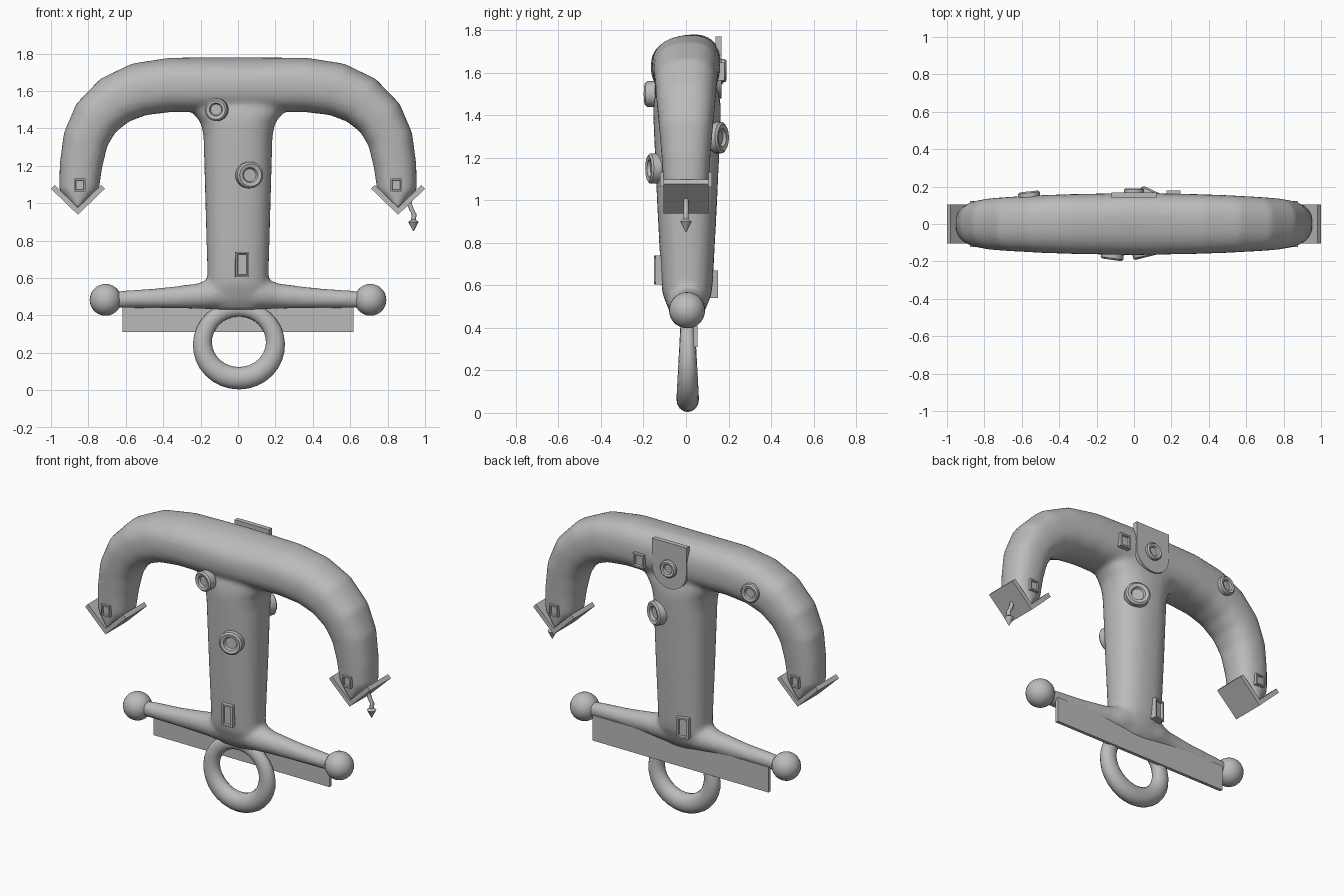
import bpy, bmesh
from math import sin, cos, pi, radians, copysign
from mathutils import Vector, Matrix

if "Cube" in bpy.data.objects:
    bpy.data.objects.remove(bpy.data.objects["Cube"])

GREY = (0.5, 0.5, 0.5, 1)
grey = bpy.data.materials.new("plain grey")
grey.use_nodes = True
grey.diffuse_color = GREY
grey.node_tree.nodes["Principled BSDF"].inputs["Base Color"].default_value = GREY


def finish(name, bm, angle=40):
    bmesh.ops.recalc_face_normals(bm, faces=bm.faces)
    mesh = bpy.data.meshes.new(name)
    bm.to_mesh(mesh)
    bm.free()
    mesh.materials.append(grey)
    ob = bpy.data.objects.new(name, mesh)
    bpy.context.collection.objects.link(ob)
    bpy.ops.object.select_all(action="DESELECT")
    ob.select_set(True)
    bpy.context.view_layer.objects.active = ob
    bpy.ops.object.shade_smooth_by_angle(angle=radians(angle))
    return ob


def loft(bm, sections, power=2.0, closed=False, n=24):
    """Skin rounded sections given as (centre, u vector, v vector, shear)."""
    loops = []
    for c, u, v, shear in sections:
        loop = []
        for i in range(n):
            a = 2 * pi * i / n
            p = copysign(abs(cos(a)) ** (2 / power), cos(a))
            q = copysign(abs(sin(a)) ** (2 / power), sin(a))
            loop.append(bm.verts.new(c + u * (p + shear * q * max(p, 0)) + v * q))
        loops.append(loop)
    pairs = list(zip(loops, loops[1:])) + ([(loops[-1], loops[0])] if closed else [])
    for a, b in pairs:
        for i in range(n):
            j = (i + 1) % n
            bm.faces.new((a[i], a[j], b[j], b[i]))
    if not closed:
        bm.faces.new(loops[0])
        bm.faces.new(loops[-1])


def box(bm, x, y, z):
    """Box from three (low, high) ranges."""
    m = Matrix.Translation([sum(r) / 2 for r in (x, y, z)])
    m = m @ Matrix.Diagonal([r[1] - r[0] for r in (x, y, z)] + [1])
    return bmesh.ops.create_cube(bm, size=1, matrix=m)["verts"]


# Body: curved arms, shank and cross stock fused with soft joints
body = bmesh.new()
half = [(0, 1.632, .146, .167), (.36, 1.632, .145, .16), (.53, 1.608, .143, .153),
        (.66, 1.55, .138, .146), (.76, 1.455, .13, .138), (.815, 1.34, .122, .127),
        (.84, 1.2, .114, .115), (.85, 1.07, .107, .107), (.855, .97, .015, .1)]
path = [(-x, z, w, d) for x, z, w, d in half[:0:-1]] + half
arms = []
for i, (x, z, w, d) in enumerate(path):
    a, b = path[max(i - 1, 0)], path[min(i + 1, len(path) - 1)]
    t = Vector((b[0] - a[0], 0, b[1] - a[1])).normalized()
    if abs(x) > .845:
        t = Vector((0, 0, copysign(1, -x)))
    normal = Vector((-t.z, 0, t.x))
    arms.append((Vector((x, 0, z)), normal * w, Vector((0, d, 0)), .15 * max(0, 1 - abs(x))))
loft(body, arms, 2.4)
shank = [(.43, .13, .05), (.48, .165, .085), (.56, .166, .116), (.62, .164, .122),
         (1, .175, .142), (1.36, .185, .158), (1.43, .2, .16), (1.48, .24, .155), (1.58, .32, .13)]
loft(body, [(Vector((0, .005, z)), Vector((w, 0, 0)), Vector((0, d, 0)), 0) for z, w, d in shank], 2.4)
stock = [(.67, .045, .045), (.4, .056, .054), (.22, .068, .068), (.13, .085, .09)]
stock = [(-x, h, d) for x, h, d in stock] + stock[::-1]
loft(body, [(Vector((x, .005, .445 + h * .85)), Vector((0, 0, h)), Vector((0, d, 0)), 0)
            for x, h, d in stock])
ob = finish("anchor_body", body)
rem = ob.modifiers.new("fuse", "REMESH")
rem.mode, rem.voxel_size, rem.use_smooth_shade = "VOXEL", .014, True
sm = ob.modifiers.new("soften", "SMOOTH")
sm.factor, sm.iterations = .5, 10

# Ball ends on the stock
for side, label in ((1, "left"), (-1, "right")):
    bm = bmesh.new()
    bmesh.ops.create_uvsphere(bm, u_segments=24, v_segments=14, radius=.085,
                              matrix=Matrix.Translation((side * .708, .005, .483)))
    finish(label + "_stock_ball", bm)

# Hanging ring, thicker at the bottom
bm = bmesh.new()
ring = []
for i in range(32):
    a = 2 * pi * i / 32
    low = (1 - cos(a)) / 2
    out = Vector((sin(a), 0, cos(a)))
    ring.append((Vector((.005 + .195 * sin(a), .008, .25 + .186 * cos(a))),
                 out * (.042 + .018 * low), Vector((0, .033 + .02 * low, 0)), 0))
loft(bm, ring, closed=True, n=16)
finish("hanging_ring", bm)

# Thin strip hanging behind the stock
bm = bmesh.new()
box(bm, (-.617, .617), (.035, .055), (.31, .47))
finish("stock_strip", bm)

# Pointed flukes: two slabs meeting in a V below each arm tip
for side, label in ((1, "left"), (-1, "right")):
    bm = bmesh.new()
    for lean in (1, -1):
        verts = box(bm, (0, .2), (-.105, .105), (0, .028))
        m = Matrix.Translation((side * .856, 0, .938)) @ Matrix.Diagonal((lean, 1, 1, 1))
        bmesh.ops.transform(bm, verts=verts, matrix=m @ Matrix.Rotation(-radians(44), 4, "Y"))
    finish(label + "_fluke", bm)


def place(ob, x, y, z, yaw, pitch=0):
    ob.location = (x, y, z)
    ob.rotation_euler = (radians(pitch), 0, radians(yaw))


# Round studs with a sunken centre, facing -y before turning
def stud(name, r, depth, *where):
    bm = bmesh.new()
    prof = [(0, -.4), (.48, -.4), (.58, -.85), (.85, -1), (1, -.7), (1, .8), (0, .8)]
    vs = [bm.verts.new((p * r, q * depth, 0)) for p, q in prof]
    es = [bm.edges.new(e) for e in zip(vs, vs[1:])]
    bmesh.ops.spin(bm, geom=vs + es, axis=(0, 1, 0), cent=(0, 0, 0), angle=2 * pi,
                   steps=24, use_duplicate=False)
    bmesh.ops.remove_doubles(bm, verts=bm.verts, dist=.0005)
    place(finish(name, bm, 30), *where)


stud("front_upper_stud", .061, .03, -.115, -.162, 1.5, -8)
stud("front_middle_stud", .071, .03, .06, -.148, 1.15, 14)
stud("back_plate_stud", .054, .026, 0, .165, 1.61, 180)
stud("back_shank_stud", .074, .03, .1, .148, 1.295, 155)
stud("back_arm_stud", .058, .026, -.56, .148, 1.6, 186)


# Rectangular buckles with a sunken panel
def buckle(name, w, h, depth, *where):
    bm = bmesh.new()
    box(bm, (-w / 2, w / 2), (-depth, depth), (-h / 2, h / 2))
    bm.normal_update()
    front = [f for f in bm.faces if f.normal.y < -.9]
    bmesh.ops.inset_region(bm, faces=front, thickness=w * .2)
    bmesh.ops.inset_region(bm, faces=front, thickness=w * .06, depth=-depth * .6)
    place(finish(name, bm, 20), *where)


buckle("front_shank_buckle", .072, .136, .022, .022, -.125, .672, 6)
buckle("back_shank_buckle", .075, .13, .022, -.07, .122, .605, 192)
buckle("back_arm_buckle", .075, .085, .022, .21, .158, 1.605, 180)
for side, label in ((1, "left"), (-1, "right")):
    for yaw, face in ((0, "front"), (180, "back")):
        y = -.105 if yaw == 0 else .105
        buckle(f"{label}_tip_{face}_buckle", .06, .07, .018, side * .846, y, 1.097, yaw)

# Back plate: straight top with a rounded lower edge
bm = bmesh.new()
outline = [(.12, 1.77), (-.12, 1.77)] + [(-.12 * cos(a), 1.6 - .12 * sin(a))
                                         for a in [pi * i / 16 for i in range(17)]]
f = bm.faces.new([bm.verts.new((x, .138, z)) for x, z in outline])
ext = bmesh.ops.extrude_face_region(bm, geom=[f])["geom"]
bmesh.ops.translate(bm, vec=(0, .03, 0), verts=[v for v in ext if isinstance(v, bmesh.types.BMVert)])
finish("back_plate", bm)

# Little curled drop with a pointed end under the left fluke
bm = bmesh.new()
curl = [(.925, 1.04), (.915, 1.0), (.928, .965), (.942, .94), (.936, .9)]
loft(bm, [(Vector((x, 0, z)), Vector((.013, 0, 0)), Vector((0, .013, 0)), 0) for x, z in curl], n=10)
loft(bm, [(Vector((.938, 0, z)), Vector((r, 0, 0)), Vector((0, r, 0)), 0)
          for z, r in ((.912, .012), (.9, .028), (.85, .002))], n=10)
finish("fluke_drop", bm)
